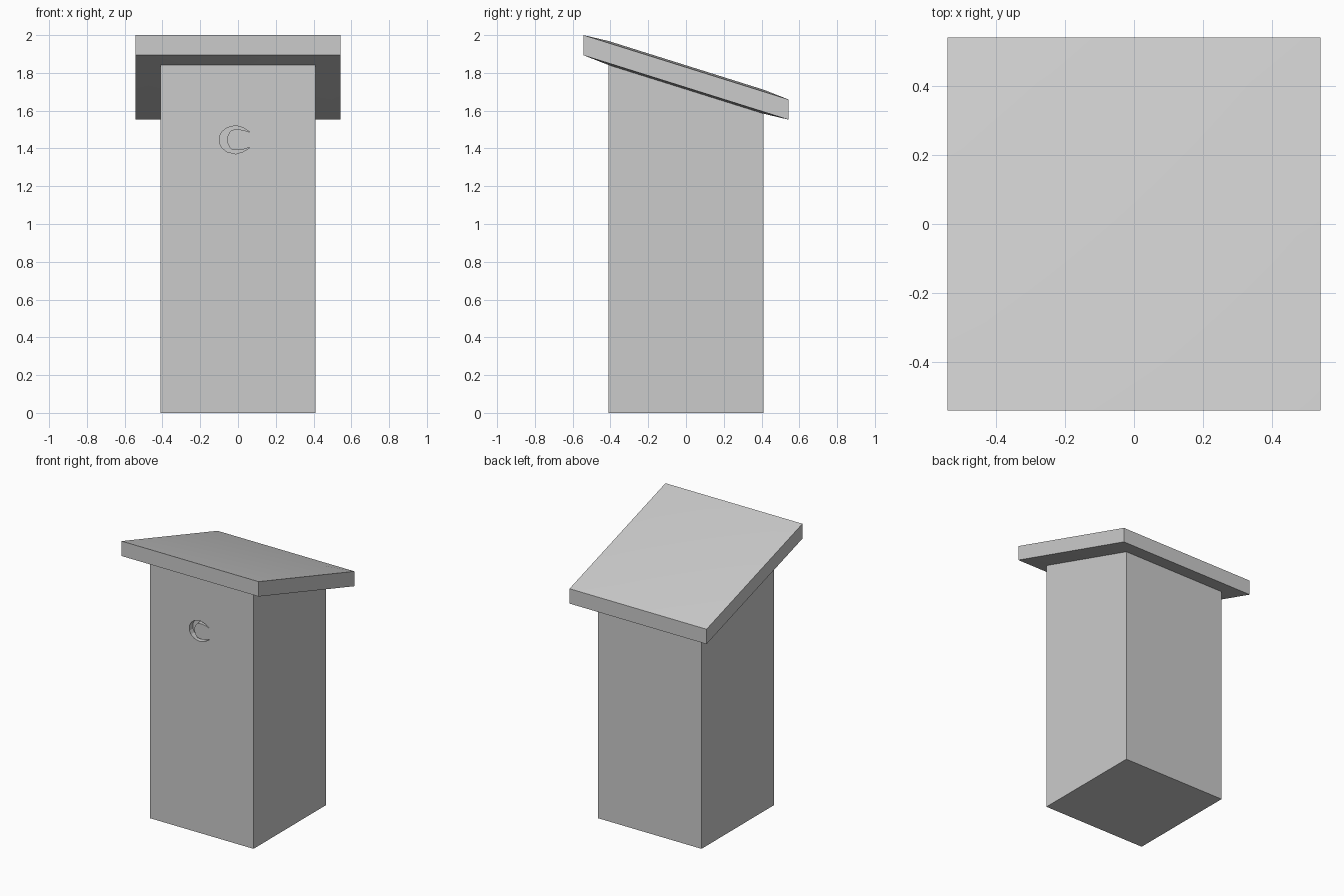
import bpy, bmesh, math

cube = bpy.data.objects.get("Cube")
if cube:
    bpy.data.objects.remove(cube, do_unlink=True)

BODY = 0.411      # half width of the booth
EAVE = 0.543      # half width of the roof
SLOPE = -0.314    # roof fall towards the back
MOON_Z = 1.446

grey = bpy.data.materials.new("plain grey")
grey.use_nodes = True
grey.diffuse_color = (0.6, 0.6, 0.6, 1)
grey.node_tree.nodes["Principled BSDF"].inputs["Base Color"].default_value = (0.6, 0.6, 0.6, 1)


def square(half, z, slope=0.0):
    """Square ring, optionally tilted along y."""
    return [(x * half, y * half, z + slope * y * half)
            for x, y in ((-1, -1), (1, -1), (1, 1), (-1, 1))]


def loft(name, rings, cap_start=True, cap_end=True):
    """Skin a stack of rings into one object."""
    bm = bmesh.new()
    loops = [[bm.verts.new(p) for p in ring] for ring in rings]
    n = len(loops[0])
    for a, b in zip(loops, loops[1:]):
        for i in range(n):
            j = (i + 1) % n
            bm.faces.new((a[i], a[j], b[j], b[i]))
    if cap_start:
        bm.faces.new(loops[0][::-1])
    if cap_end:
        bm.faces.new(loops[-1])
    if cap_start and cap_end:
        bmesh.ops.recalc_face_normals(bm, faces=bm.faces)
    mesh = bpy.data.meshes.new(name)
    bm.to_mesh(mesh)
    bm.free()
    mesh.materials.append(grey)
    obj = bpy.data.objects.new(name, mesh)
    bpy.context.collection.objects.link(obj)
    return obj


def activate(obj):
    bpy.ops.object.select_all(action='DESELECT')
    obj.select_set(True)
    bpy.context.view_layer.objects.active = obj


# Booth walls, with the top following the roof slope
body = loft("booth_walls", [square(BODY, 0), square(BODY, 1.713, SLOPE)])

# Crescent recess: upper half outline mirrored about its middle
outer = [(-0.097, 0.018), (-0.085, 0.042), (-0.058, 0.064),
         (-0.012, 0.075), (0.028, 0.063), (0.064, 0.040)]
inner = [(0.03, 0.051), (0.0, 0.055), (-0.034, 0.052), (-0.046, 0.038), (-0.058, 0.012)]
outline = ([(x, -z) for x, z in reversed(outer)] + outer
           + inner + [(x, -z) for x, z in reversed(inner)])
cutter = loft("moon_cutter", [[(x, y, MOON_Z + z) for x, z in outline]
                              for y in (-BODY - 0.05, -BODY + 0.04)])
cutter.hide_render = True
cut = body.modifiers.new("moon_cut", 'BOOLEAN')
cut.operation = 'DIFFERENCE'
cut.solver = 'EXACT'
cut.object = cutter
activate(body)
bpy.ops.object.modifier_apply(modifier=cut.name)
bpy.data.objects.remove(cutter, do_unlink=True)

# Open the walls where the roof closes them
bm = bmesh.new()
bm.from_mesh(body.data)
top = [f for f in bm.faces if f.normal.z > 0.5 and f.calc_center_median().z > 1.6]
bmesh.ops.delete(bm, geom=top, context='FACES_ONLY')
bm.to_mesh(body.data)
bm.free()

# Slanted roof slab, slightly crowned above and below
roof = loft("slanted_roof", [square(BODY, 1.713, SLOPE), square(EAVE, 1.723, SLOPE),
                             square(EAVE, 1.8295, SLOPE), square(BODY, 1.84, SLOPE)],
            cap_start=False)
activate(roof)
bpy.ops.object.shade_smooth_by_angle(angle=math.radians(30))
